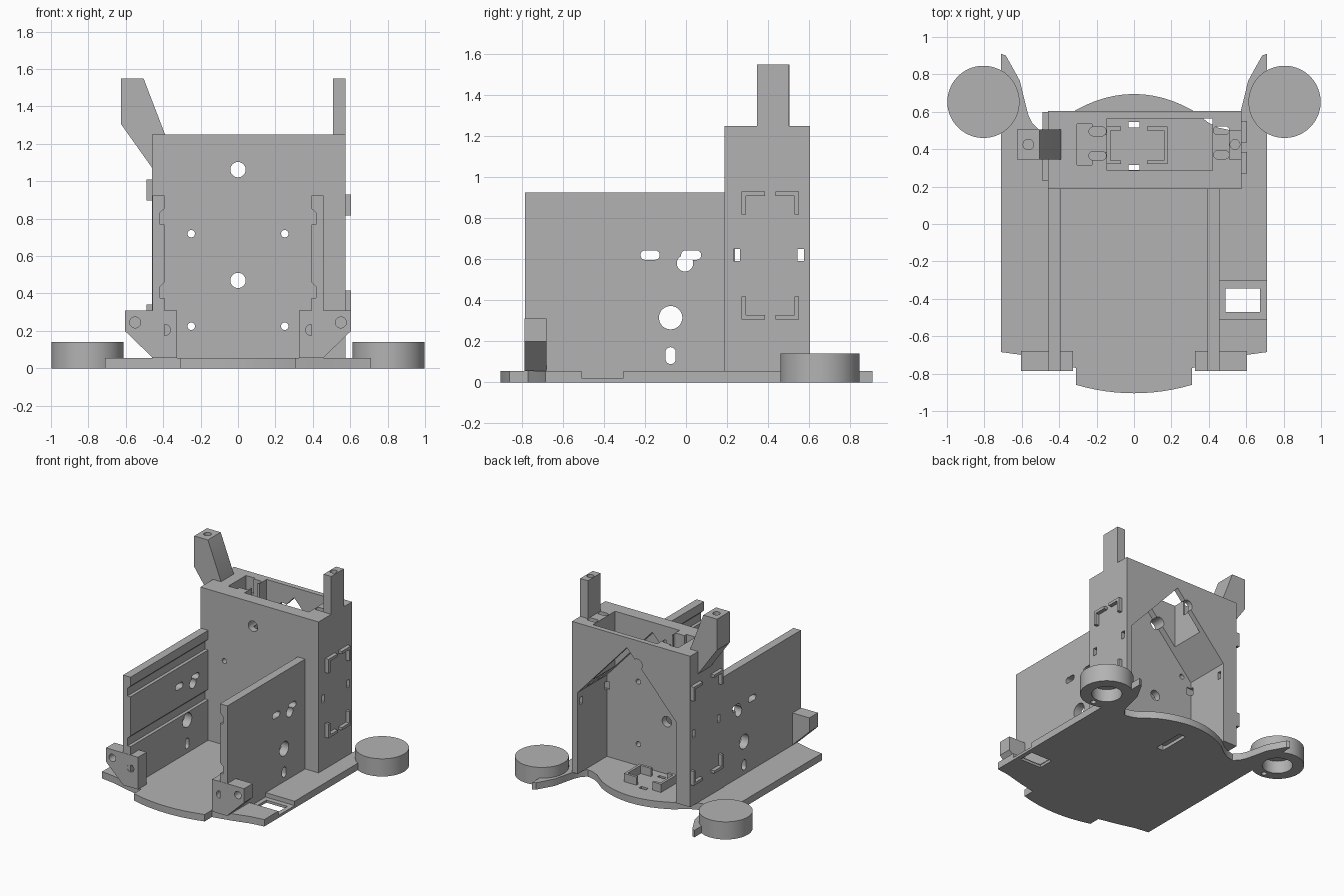
import bpy, bmesh, math
from mathutils import Vector

old = bpy.data.objects.get("Cube")
if old:
    bpy.data.objects.remove(old, do_unlink=True)

grey = bpy.data.materials.new("plain grey")
grey.use_nodes = True
grey.diffuse_color = (0.45, 0.45, 0.45, 1)
grey.node_tree.nodes["Principled BSDF"].inputs["Base Color"].default_value = (0.45, 0.45, 0.45, 1)


def place(axis, u, v, w):
    return {"x": (w, u, v), "y": (u, w, v), "z": (u, v, w)}[axis]


def prism(name, pts, axis, lo, hi):
    """Extrude a 2D outline along an axis."""
    bm = bmesh.new()
    face = bm.faces.new([bm.verts.new(place(axis, u, v, lo)) for u, v in pts])
    ext = bmesh.ops.extrude_face_region(bm, geom=[face])
    verts = [g for g in ext["geom"] if isinstance(g, bmesh.types.BMVert)]
    bmesh.ops.translate(bm, verts=verts, vec=Vector(place(axis, 0, 0, hi - lo)))
    bmesh.ops.recalc_face_normals(bm, faces=bm.faces)
    mesh = bpy.data.meshes.new(name)
    bm.to_mesh(mesh)
    bm.free()
    mesh.materials.append(grey)
    ob = bpy.data.objects.new(name, mesh)
    bpy.context.collection.objects.link(ob)
    return ob


def box(name, x0, x1, y0, y1, z0, z1):
    return prism(name, [(x0, y0), (x1, y0), (x1, y1), (x0, y1)], "z", z0, z1)


def pill(name, axis, u, v, r, lo, hi, du=0, dv=0, n=32):
    """Round rod, or a slot when du or dv is the half distance between its ends."""
    pts = []
    for i in range(n):
        a = 2 * math.pi * (i + 0.5) / n
        c, s = math.cos(a), math.sin(a)
        pts.append((u + r * c + math.copysign(du, c), v + r * s + math.copysign(dv, s)))
    return prism(name, pts, axis, lo, hi)


def cut(ob, cutters):
    """Subtract the cutters, bake the result and drop the cutters."""
    for c in cutters:
        c.hide_render = True
        m = ob.modifiers.new("cut", "BOOLEAN")
        m.operation, m.solver, m.object = "DIFFERENCE", "EXACT", c
    bpy.context.view_layer.update()
    mesh = bpy.data.meshes.new_from_object(ob.evaluated_get(bpy.context.evaluated_depsgraph_get()))
    ob.modifiers.clear()
    ob.data = mesh
    for c in cutters:
        bpy.data.objects.remove(c, do_unlink=True)
    return ob


def arc(half, y_end, y_mid, n=12):
    """Shallow arc from +half to -half, bulging to y_mid."""
    steps = [1 - 2 * i / n for i in range(n + 1)]
    return [(half * t, y_mid + (y_end - y_mid) * t * t) for t in steps]


# Base plate with rounded front and back and two rear arms
T = 0.055
arm = [(0.71, -0.685), (0.71, 0.91), (0.685, 0.9), (0.64, 0.82), (0.61, 0.765), (0.59, 0.68),
       (0.567, 0.588), (0.545, 0.54), (0.508, 0.503), (0.45, 0.515), (0.4, 0.54)]
front = [(0.31, -0.77), (0.45, -0.74), (0.6, -0.7)]
right_half = front + arm
outline = right_half + arc(0.31, 0.61, 0.695) + [(-x, y) for x, y in reversed(right_half)]
outline += list(reversed(arc(0.31, -0.86, -0.905)))
base = prism("base_plate", outline, "z", 0, T)
cut(base, [box("c", 0.455, 0.8, -0.51, -0.305, 0.02, 0.1),
           box("c", 0.49, 0.675, -0.47, -0.345, -0.1, 0.1),
           box("c", -0.03, 0.03, 0.29, 0.545, -0.1, 0.025),
           box("c", -0.03, 0.03, 0.29, 0.315, -0.1, 0.1),
           box("c", -0.03, 0.03, 0.515, 0.545, -0.1, 0.1)]
    + [pill("c", "z", s * 0.805, 0.653, 0.11, -0.1, 0.1) for s in (-1, 1)])

# Round cups, open underneath
for side, s in (("right", -1), ("left", 1)):
    cup = pill(side + "_cup", "z", s * 0.805, 0.653, 0.193, 0, 0.14, n=64)
    cut(cup, [pill("c", "z", s * 0.805, 0.653, 0.11, -0.1, 0.1),
              pill("c", "z", s * 0.655, 0.653, 0.02, -0.1, 0.08, n=16),
              pill("c", "z", s * 0.805, 0.503, 0.02, -0.1, 0.08, n=16)])

# Side plates with inner grooves and through holes, and their front feet
for side, s in (("right", -1), ("left", 1)):
    prof = [(0.457, T), (0.457, 0.925), (0.392, 0.925)]
    for z in (0.81, 0.415):
        prof += [(0.392, z + 0.045), (0.418, z + 0.02), (0.418, z - 0.04), (0.392, z - 0.04)]
    prof.append((0.392, T))
    plate = prism(side + "_side_plate", [(s * x, z) for x, z in prof], "y", -0.785, 0.187)
    lo, hi = sorted((s * 0.3, s * 0.6))
    cut(plate, [pill("c", "x", -0.175, 0.62, 0.023, lo, hi, du=0.024),
                pill("c", "x", 0.025, 0.62, 0.023, lo, hi, du=0.026),
                pill("c", "x", -0.005, 0.58, 0.04, lo, hi),
                pill("c", "x", -0.075, 0.315, 0.057, lo, hi),
                pill("c", "x", -0.075, 0.13, 0.025, lo, hi, dv=0.016)])
    foot = [(0.605, 0.31), (0.325, 0.31), (0.325, T), (0.455, T), (0.605, 0.2)]
    block = prism(side + "_front_foot", [(s * x, z) for x, z in foot], "y", -0.787, -0.68)
    cut(block, [pill("c", "y", s * 0.55, 0.245, 0.029, -0.9, -0.72),
                pill("c", "y", s * 0.39, 0.205, 0.029, -0.9, -0.72)])

# Tower with a gabled cavity open to the back and a pocket in the top
X0, X1, Y0, Y1, TOP = -0.46, 0.575, 0.187, 0.605, 1.25
tower = box("tower", X0, X1, Y0, Y1, T, TOP)
gable = [(-0.335, -0.1), (0.525, -0.1), (0.525, 0.7), (0.095, 1.17), (-0.335, 0.7)]
cuts = [prism("c", gable, "y", 0.24, 0.8),
        box("c", -0.145, 0.42, 0.287, 0.565, 0.7, 1.4),
        box("c", -0.305, -0.225, 0.315, 0.535, 1.13, 1.4),
        box("c", -0.24, -0.13, 0.385, 0.475, 1.13, 1.4)]
for y in (0.365, 0.495):
    cuts.append(pill("c", "z", -0.195, y, 0.024, 1.1, 1.4, du=0.022))
    cuts.append(pill("c", "z", 0.467, y + 0.005, 0.022, 0.5, 1.4, du=0.02))
cuts += [pill("c", "y", 0, z, 0.041, 0, 0.8) for z in (0.47, 1.062)]
cuts += [pill("c", "y", x, z, 0.02, 0, 0.4, n=16) for x in (-0.25, 0.25) for z in (0.225, 0.72)]
for y in (0.247, 0.56):
    cuts.append(box("c", 0.5, 0.7, y - 0.016, y + 0.016, 0.59, 0.65))
    cuts.append(box("c", -0.6, -0.3, y - 0.016, y + 0.016, 0.59, 0.65))
cut(tower, cuts)

# Corner clips on both tower sides
W = 0.022
for side, x0, x1, ya, yb, za, zb in (("left", X1 - 0.01, 0.605, 0.27, 0.55, 0.305, 0.93),
                                     ("right", -0.49, X0 + 0.01, 0.23, 0.6, 0.23, 1.01)):
    for y, dy in ((ya, 1), (yb, -1)):
        for z, dz in ((za, 1), (zb, -1)):
            ell = [(0, 0), (0.115, 0), (0.115, W), (W, W), (W, 0.112), (0, 0.112)]
            prism(side + "_corner_clip", [(y + dy * u, z + dz * v) for u, v in ell], "x", x0, x1)

# Posts on top of the tower, each with a screw hole
post = box("left_post", 0.508, X1, 0.345, 0.502, TOP - 0.02, 1.55)
cut(post, [pill("c", "z", 0.54, 0.425, 0.026, 1.45, 1.7)])
lean = [(-0.625, 1.55), (-0.505, 1.55), (-0.39, TOP), (-0.39, TOP - 0.02),
        (-0.458, TOP - 0.02), (-0.458, 1.07), (-0.625, 1.305)]
post = prism("right_leaning_post", lean, "y", 0.345, 0.505)
cut(post, [pill("c", "z", -0.565, 0.425, 0.028, 1.45, 1.7)])

# Low cradle on the floor inside the tower
for x0, x1, d in ((-0.145, -0.07, 1), (0.07, 0.18, -1)):
    for y in (0.32, 0.5):
        box("cradle_rail", x0, x1, y, y + 0.02, T - 0.01, 0.12)
    xe = x0 if d > 0 else x1 - 0.02
    box("cradle_end", xe, xe + 0.02, 0.32, 0.52, T - 0.01, 0.12)

# Smooth the round walls and keep the edges sharp
bpy.ops.object.select_all(action="DESELECT")
for ob in bpy.context.collection.objects:
    if ob.type == "MESH" and grey.name in ob.data.materials:
        ob.select_set(True)
        bpy.context.view_layer.objects.active = ob
bpy.ops.object.shade_smooth_by_angle(angle=math.radians(30))
